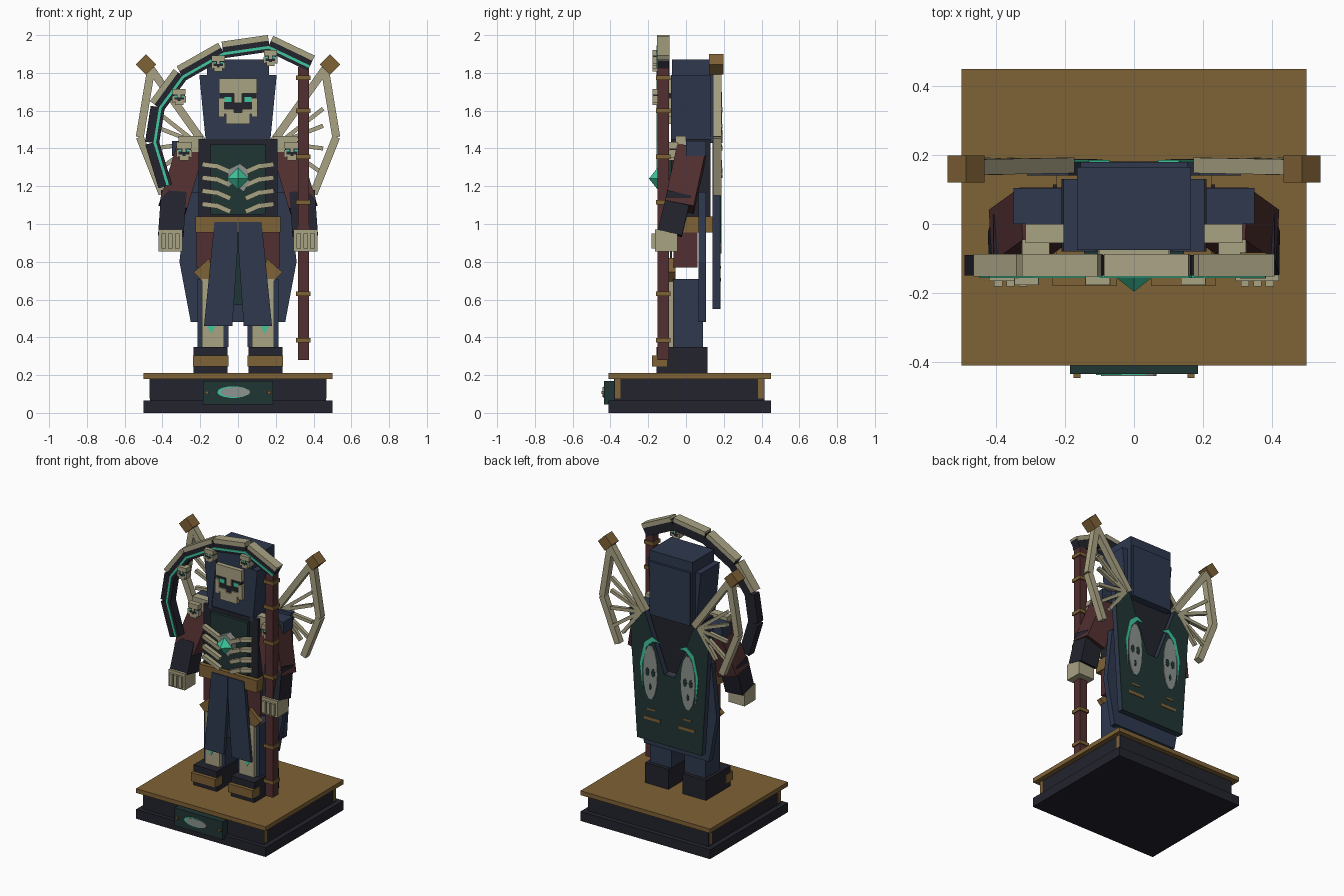
import bpy, bmesh, math
from mathutils import Vector, Matrix

cube = bpy.data.objects.get("Cube")
if cube:
    bpy.data.objects.remove(cube, do_unlink=True)


def material(name, hexa):
    rgb = [int(hexa[i:i + 2], 16) / 255 for i in (0, 2, 4)]
    lin = [c / 12.92 if c < 0.04 else ((c + 0.055) / 1.055) ** 2.4 for c in rgb]
    m = bpy.data.materials.new(name)
    m.use_nodes = True
    m.diffuse_color = (*lin, 1)
    m.node_tree.nodes["Principled BSDF"].inputs["Base Color"].default_value = (*lin, 1)
    return m


GOLD = material("old gold", "7f6236")
BONE = material("bone", "a9a384")
NAVY = material("navy cloth", "2e384f")
BLACK = material("dark leather", "23232e")
RED = material("maroon", "522f30")
GREEN = material("deep green", "203634")
TEAL = material("glowing teal", "3fc79d")
GREY = material("pale grey", "8c938d")


def finish(name, bm, mat):
    bmesh.ops.recalc_face_normals(bm, faces=bm.faces)
    me = bpy.data.meshes.new(name)
    bm.to_mesh(me)
    bm.free()
    me.materials.append(mat)
    ob = bpy.data.objects.new(name, me)
    bpy.context.collection.objects.link(ob)
    return ob


def box(name, mat, xs, ys, zs):
    """Box from its x, y and z ranges."""
    bm = bmesh.new()
    mid = Vector([(r[0] + r[1]) / 2 for r in (xs, ys, zs)])
    size = [abs(r[1] - r[0]) for r in (xs, ys, zs)]
    bmesh.ops.create_cube(bm, size=1, matrix=Matrix.Translation(mid) @ Matrix.Diagonal((*size, 1)))
    return finish(name, bm, mat)


def bar(name, mat, a, b, w, d):
    """Box running from a to b: w wide across, d deep in y."""
    a, b = Vector(a), Vector(b)
    along = (b - a).normalized()
    side = along.cross(Vector((0, 1, 0))).normalized()
    deep = side.cross(along)
    rot = Matrix((side, deep, along)).transposed().to_4x4()
    bm = bmesh.new()
    bmesh.ops.create_cube(bm, size=1, matrix=Matrix.Translation((a + b) / 2) @ rot
                          @ Matrix.Diagonal((w, d, (b - a).length, 1)))
    return finish(name, bm, mat)


def prism(name, mat, pts, y0, y1):
    """Extrude an x-z outline from y0 to y1."""
    bm = bmesh.new()
    face = bm.faces.new([bm.verts.new((x, y0, z)) for x, z in pts])
    ext = bmesh.ops.extrude_face_region(bm, geom=[face])
    bmesh.ops.translate(bm, vec=(0, y1 - y0, 0),
                        verts=[v for v in ext["geom"] if isinstance(v, bmesh.types.BMVert)])
    return finish(name, bm, mat)


def oval(cx, cz, rx, rz, n=14):
    return [(cx + rx * math.cos(math.tau * i / n), cz + rz * math.sin(math.tau * i / n)) for i in range(n)]


def skull(name, x, y, z, w, d):
    """Blocky skull facing -y, centred on x, z, with its front at y."""
    def part(label, mat, x0, x1, z0, z1, out):
        box(name + label, mat, (x + x0 * w, x + x1 * w), (y - out, y + d), (z + z0 * w, z + z1 * w))
    t = 0.05 * w
    part("_brow", BONE, -.5, .5, .2, .6, t)
    part("_eye_band", BLACK, -.46, .46, -.34, .2, 0)
    part("_nose_bridge", BONE, -.1, .1, -.05, .2, t)
    part("_teeth", BONE, -.32, .32, -.6, -.3, t)
    for s in (1, -1):
        a, b = sorted((s * .36, s * .52))
        part("_cheek", BONE, a, b, -.42, .08, t)
        a, b = sorted((s * .1, s * .42))
        part("_jaw", BONE, a, b, -.34, -.2, t)
        a, b = sorted((s * .17, s * .36))
        part("_eye", TEAL, a, b, -.02, .11, 0.02 * w)


# Plinth
box("plinth_foot", BLACK, (-.5, .5), (-.41, .45), (0, .065))
box("plinth_core", BLACK, (-.465, .465), (-.38, .415), (.065, .18))
box("plinth_top", GOLD, (-.5, .5), (-.41, .45), (.18, .21))
box("plaque", GREEN, (-.185, .185), (-.435, -.38), (.045, .17))
prism("plaque_glow", TEAL, oval(-.025, .11, .085, .031), -.438, -.434)
prism("plaque_emblem", GREY, oval(-.015, .11, .08, .027), -.441, -.434)
for s in (1, -1):
    box("plaque_stud", GOLD, (s * .155, s * .175), (-.447, -.434), (.1, .115))
    for y in (-.362, .397):
        box("plinth_corner", GOLD, (s * .44, s * .468), (y - .015, y + .015), (.075, .18))

# Trunk, belt and hips
box("torso", BLACK, (-.21, .21), (-.08, .13), (1.03, 1.45))
box("chest_panel", GREEN, (-.145, .145), (-.1, -.07), (1.05, 1.42))
box("belt", GOLD, (-.225, .225), (-.11, .14), (.955, 1.04))
box("hips", RED, (-.22, .22), (-.065, .06), (.77, .96))
box("tabard_lining", GREEN, (-.07, .07), (-.085, -.075), (.57, .96))

# Robe behind the legs, then the cape
half = [(.25, .48), (.31, .8), (.27, 1.17)]
prism("robe_back", NAVY, half + [(-x, z) for x, z in reversed(half)], .065, .105)
half = [(.25, .55), (.31, 1.44), (.19, 1.44), (.04, 1.04)]
outline = half + [(-x, z) for x, z in reversed(half)]
prism("cape", NAVY, outline, .14, .176)
prism("cape_cloth", GREEN, outline, .176, .182)

# Hood and face
box("hood", NAVY, (-.165, .165), (-.075, .165), (1.43, 1.87))
box("hood_back", NAVY, (-.155, .155), (.16, .18), (1.43, 1.8))
skull("face", 0, -.095, 1.65, .2, .03)

# Glowing chest stone
prism("stone_setting", GREY, [(-.06, 1.2), (-.02, 1.21), (.03, 1.17), (.06, 1.22), (.05, 1.29),
                              (.01, 1.32), (-.05, 1.29)], -.15, -.09)
bm = bmesh.new()
bmesh.ops.create_uvsphere(bm, u_segments=4, v_segments=2, radius=.058,
                          matrix=Matrix.Translation((0, -.15, 1.24)) @ Matrix.Diagonal((1, .8, 1, 1)))
finish("stone", bm, TEAL)

for s, side in ((1, "left"), (-1, "right")):
    def n(part):
        return side + "_" + part

    def sx(pts):
        return [(s * x, z) for x, z in pts]

    # Legs and boots
    box(n("boot"), BLACK, (s * .055, s * .235), (-.155, .115), (.21, .35))
    box(n("boot_strap"), GOLD, (s * .05, s * .237), (-.18, -.1), (.245, .305))
    box(n("leg"), NAVY, (s * .05, s * .215), (-.07, .09), (.35, .71))
    box(n("shin_bone"), BONE, (s * .075, s * .19), (-.095, -.07), (.35, .71))
    prism(n("shin_mark"), TEAL, sx([(.14, .42), (.165, .46), (.12, .46)]), -.1, -.094)
    # Cloth hanging at the front and hip
    prism(n("tabard"), NAVY, sx([(.002, 1.01), (.125, 1.01), (.18, .46), (.03, .46), (.002, .87)]), -.115, -.09)
    prism(n("hip_ornament"), GOLD, sx([(.235, .745), (.15, .82), (.14, .74), (.165, .67)]), -.09, -.055)
    # Ribs
    for i in range(4):
        z = 1.315 - .07 * i
        bar(n("rib"), BONE, (s * .185, -.11, z), (s * .11, -.135, z - .01), .026, .03)
        bar(n("rib_tip"), BONE, (s * .12, -.135, z - .005), (s * .04, -.135, z - .04), .026, .03)
    # Hood flap
    prism(n("hood_flap"), NAVY, sx([(.15, 1.43), (.17, 1.43), (.205, 1.79), (.11, 1.79)]), -.08, .13)
    # Arm
    bar(n("upper_arm"), RED, (s * .255, .03, 1.39), (s * .345, -.035, 1.09), .15, .155)
    bar(n("forearm"), BLACK, (s * .34, -.035, 1.16), (s * .355, -.085, .95), .135, .13)
    box(n("hand"), BONE, (s * .295, s * .42), (-.165, -.045), (.855, .97))
    for x in (.322, .358, .394):
        box(n("finger"), BONE, (s * (x - .012), s * (x + .012)), (-.182, -.16), (.87, .95))
    # Shoulder guard
    box(n("shoulder_guard"), BONE, (s * .185, s * .315), (-.055, 0), (1.38, 1.465))
    box(n("shoulder_plate"), NAVY, (s * .2, s * .35), (0, .105), (1.36, 1.44))
    skull(n("shoulder_skull"), s * .285, -.085, 1.385, .08, .04)
    # Cape emblem
    prism(n("cape_glow"), TEAL, sx([(.205, .9), (.225, 1.08), (.19, 1.23), (.13, 1.28), (.07, 1.25),
                                    (.13, 1.25), (.175, 1.2), (.205, 1.08)]), .18, .186)
    prism(n("cape_skull"), GREY, sx(oval(.145, 1.03, .055, .19)), .18, .187)
    for dx in (-.022, .022):
        prism(n("cape_skull_eye"), GREEN, sx(oval(.145 + dx, 1.03, .015, .03, 8)), .186, .189)
    prism(n("cape_skull_nose"), GREEN, sx(oval(.145, .93, .01, .025, 6)), .186, .189)
    box(n("cape_trim"), GOLD, (s * .07, s * .195), (.18, .185), (.695, .715))
    box(n("cape_trim_small"), GOLD, (s * .11, s * .17), (.18, .185), (.765, .777))
    # Bone wing
    frame = [(.19, .17, 1.44), (.46, .165, 1.82), (.52, .165, 1.46), (.4, .165, 1.16)]
    tip = (s * .487, .16, 1.845)
    for a, b in zip(frame, frame[1:]):
        bar(n("wing_strut"), BONE, (s * a[0], a[1], a[2]), (s * b[0], b[1], b[2]), .042, .045)
    for x, z in ((.45, 1.61), (.45, 1.52), (.45, 1.4), (.43, 1.28), (.36, 1.25)):
        bar(n("wing_spoke"), BONE, (s * .22, .17, 1.43), (s * x, .18, z), .022, .025)
    bar(n("wing_cap"), GOLD, (tip[0] - .027, tip[1], tip[2] - .027), (tip[0] + .027, tip[1], tip[2] + .027), .076, .078)

# Scythe shaft with bands
box("scythe_shaft", RED, (.317, .375), (-.15, -.09), (.28, 1.83))
for z in (1.775, 1.6, 1.355, 1.115, .63, .385):
    box("shaft_band", GOLD, (.308, .383), (-.158, -.082), (z - .012, z + .012))

# Scythe blade in straight segments
path = [(.385, 1.845), (.165, 1.95), (-.08, 1.915), (-.3, 1.79), (-.425, 1.62), (-.455, 1.43), (-.385, 1.2)]
for i, (p, q) in enumerate(zip(path, path[1:])):
    a, b = Vector((p[0], -.12, p[1])), Vector((q[0], -.12, q[1]))
    along = (b - a).normalized()
    out = along.cross(Vector((0, 1, 0))) * -1
    if out.dot((a + b) / 2 - Vector((0, -.12, 1.4))) < 0:
        out = -out
    bar("blade", BLACK, a, b, .075, .06)
    front = Vector((0, -.032, 0)) - out * .014
    bar("blade_glow", TEAL, a + front, b + front, .014, .008)
    if i < 4:
        bar("blade_spine", BONE, a + out * .036, b + out * .036, .03, .066)

# Small skulls hung on the blade
for x, z in ((-.105, 1.85), (.172, 1.878), (-.312, 1.672)):
    skull("blade_skull", x, -.173, z, .07, .05)
